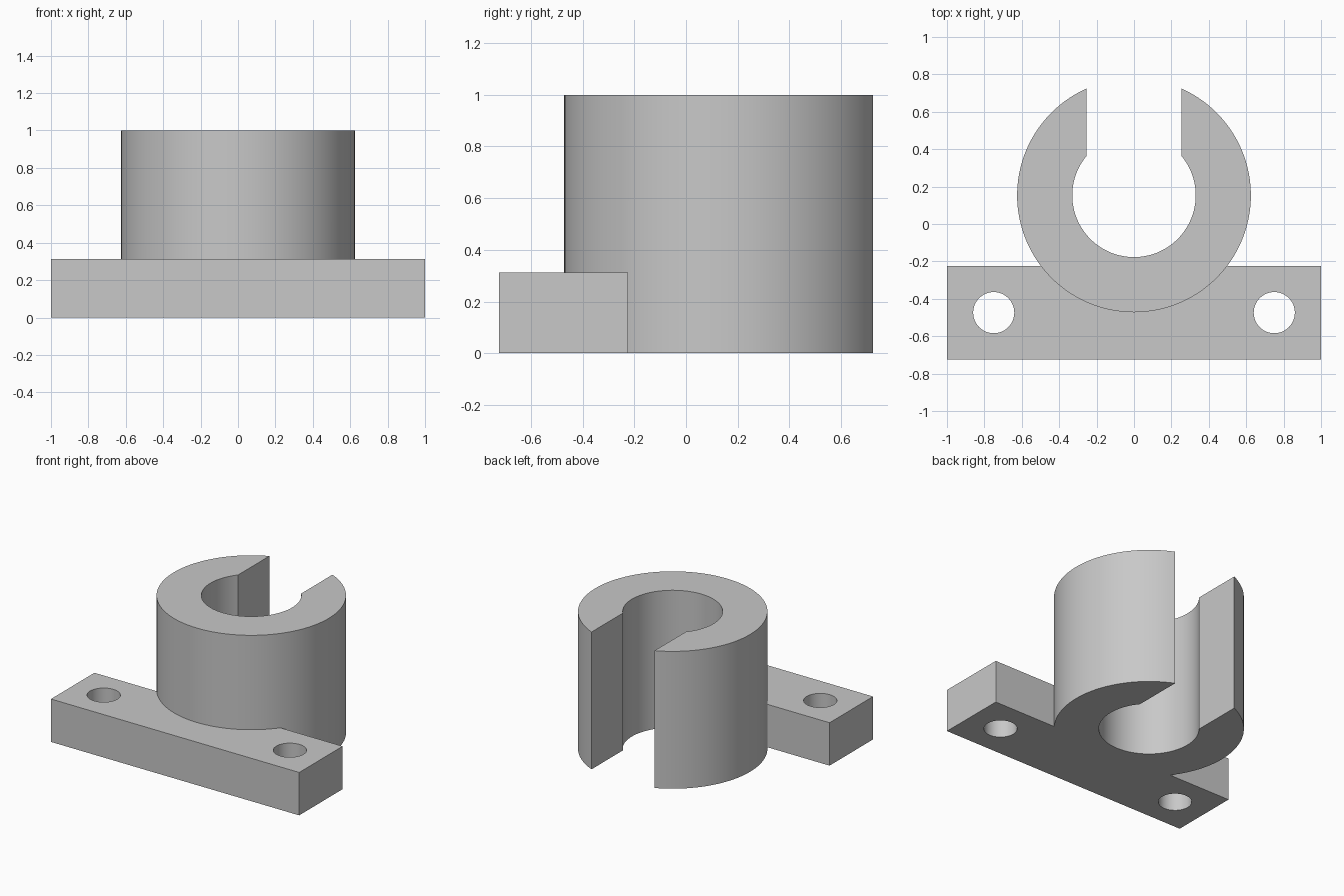
import bpy, bmesh
from math import asin, cos, sin, pi, radians

cube = bpy.data.objects.get("Cube")
if cube:
    bpy.data.objects.remove(cube, do_unlink=True)

RING_Y, OUTER, INNER, SLOT = 0.153, 0.625, 0.33, 0.254
HOLE_Y, HOLE_X, HOLE_R = -0.474, 0.75, 0.11
PLATE_BACK, PLATE_FRONT, PLATE_TOP = -0.224, -0.724, 0.3125

grey = bpy.data.materials.new("light grey")
grey.use_nodes = True
grey.diffuse_color = (0.58, 0.58, 0.58, 1)
grey.node_tree.nodes["Principled BSDF"].inputs["Base Color"].default_value = grey.diffuse_color


def prism(name, outline, bottom, top):
    """Extrude a counter-clockwise outline straight up."""
    bm = bmesh.new()
    base = bm.faces.new([bm.verts.new((x, y, bottom)) for x, y in outline])
    grown = bmesh.ops.extrude_face_region(bm, geom=[base], use_keep_orig=True)
    for v in grown["geom"]:
        if isinstance(v, bmesh.types.BMVert):
            v.co.z = top
    bmesh.ops.recalc_face_normals(bm, faces=bm.faces)
    mesh = bpy.data.meshes.new(name)
    bm.to_mesh(mesh)
    bm.free()
    mesh.materials.append(grey)
    obj = bpy.data.objects.new(name, mesh)
    bpy.context.collection.objects.link(obj)
    return obj


def arc(cx, cy, radius, start, end, steps):
    angles = [start + (end - start) * i / steps for i in range(steps + 1)]
    return [(cx + radius * cos(a), cy + radius * sin(a)) for a in angles]


def combine(target, other, operation):
    """Apply a boolean and discard its operand."""
    mod = target.modifiers.new(operation.title(), "BOOLEAN")
    mod.operation, mod.object, mod.solver = operation, other, "EXACT"
    bpy.context.view_layer.objects.active = target
    bpy.ops.object.modifier_apply(modifier=mod.name)
    bpy.data.objects.remove(other, do_unlink=True)


# Mounting plate with two bolt holes
bracket = prism("clamp_bracket",
                [(-1, PLATE_FRONT), (1, PLATE_FRONT), (1, PLATE_BACK), (-1, PLATE_BACK)],
                0, PLATE_TOP)
for side in (-1, 1):
    hole = prism("bolt_hole", arc(side * HOLE_X, HOLE_Y, HOLE_R, 0, 2 * pi, 48)[:-1],
                 -0.1, PLATE_TOP + 0.1)
    combine(bracket, hole, "DIFFERENCE")

# Open ring: outer arc clockwise, then inner arc back, leaving a parallel-sided slot
out_gap, in_gap = asin(SLOT / OUTER), asin(SLOT / INNER)
ring_outline = (arc(0, RING_Y, OUTER, pi / 2 + out_gap, 5 * pi / 2 - out_gap, 96)
                + arc(0, RING_Y, INNER, 5 * pi / 2 - in_gap, pi / 2 + in_gap, 72))
ring = prism("open_ring", ring_outline, 0, 1)
combine(bracket, ring, "UNION")

# Smooth the curved walls, keep the corners crisp
bpy.ops.object.select_all(action="DESELECT")
bracket.select_set(True)
bpy.context.view_layer.objects.active = bracket
bpy.ops.object.shade_smooth_by_angle(angle=radians(30))
